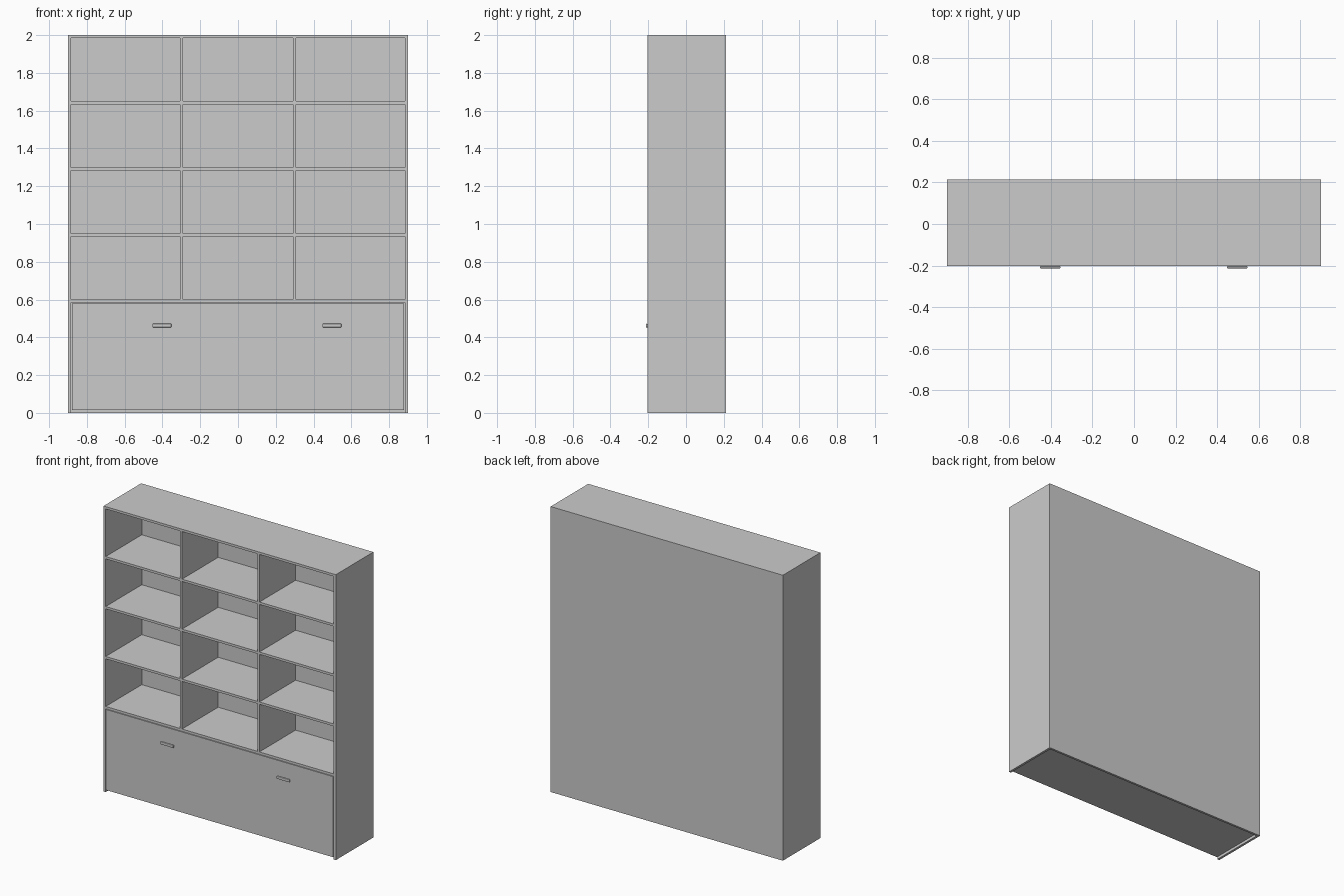
import bpy

if "Cube" in bpy.data.objects:
    bpy.data.objects.remove(bpy.data.objects["Cube"], do_unlink=True)

GREY = (0.6, 0.6, 0.6, 1.0)
grey = bpy.data.materials.new("light_grey")
grey.use_nodes = True
grey.diffuse_color = GREY
grey.node_tree.nodes["Principled BSDF"].inputs["Base Color"].default_value = GREY

FRONT, REAR, BACK = -0.203, 0.197, 0.213   # board front, board rear, back panel rear
HALF, T = 0.9, 0.0165                      # half width, board thickness
INNER = HALF - T
SHELF_TOPS = [0.6, 0.95, 1.3, 1.65]


def box(name, x, y, z, bevel=0.0):
    """Box spanning the given (low, high) ranges."""
    bpy.ops.mesh.primitive_cube_add(size=1, location=[sum(r) / 2 for r in (x, y, z)])
    ob = bpy.context.object
    ob.name = name
    ob.scale = [r[1] - r[0] for r in (x, y, z)]
    bpy.ops.object.transform_apply(location=False, rotation=False, scale=True)
    ob.data.materials.append(grey)
    if bevel:
        mod = ob.modifiers.new("soft_edges", 'BEVEL')
        mod.width = bevel
        mod.segments = 2
    return ob


# Carcass: side panels, back and top
for side, s in (("left", 1), ("right", -1)):
    box(side + "_side_panel", sorted((s * INNER, s * HALF)), (FRONT, REAR), (0, 2))
box("back_panel", (-HALF, HALF), (REAR, BACK), (0, 2))
box("top_board", (-INNER, INNER), (FRONT, REAR), (2 - T, 2))

# Shelves and the dividers standing on them
for i, (low, high) in enumerate(zip(SHELF_TOPS, SHELF_TOPS[1:] + [2.0]), 1):
    box(f"shelf_{i}", (-INNER, INNER), (FRONT, REAR), (low - T, low))
    for side, x in (("left", 0.3), ("right", -0.3)):
        box(f"{side}_divider_{i}", (x - T / 2, x + T / 2), (FRONT, REAR), (low, high - T))

# Large drawer, raised slightly off the floor
GAP = 0.004
dx, bottom, top = INNER - GAP, 0.015, SHELF_TOPS[0] - T - GAP
box("drawer_front", (-dx, dx), (FRONT, FRONT + T), (bottom, top))
box("drawer_bottom", (-dx, dx), (FRONT + T, REAR), (bottom, bottom + T))
box("drawer_back", (-dx, dx), (REAR - T, REAR), (bottom + T, top))
for side, s in (("left", 1), ("right", -1)):
    box(f"drawer_{side}_wall", sorted((s * (dx - T), s * dx)),
        (FRONT + T, REAR - T), (bottom + T, top))
    # Bar handle
    box(f"{side}_handle", (s * 0.4 - 0.05, s * 0.4 + 0.05) if s < 0 else (0.447, 0.547),
        (-BACK, FRONT), (0.453, 0.472), 0.003)
    if s < 0:
        bpy.context.object.location.x = -0.403
